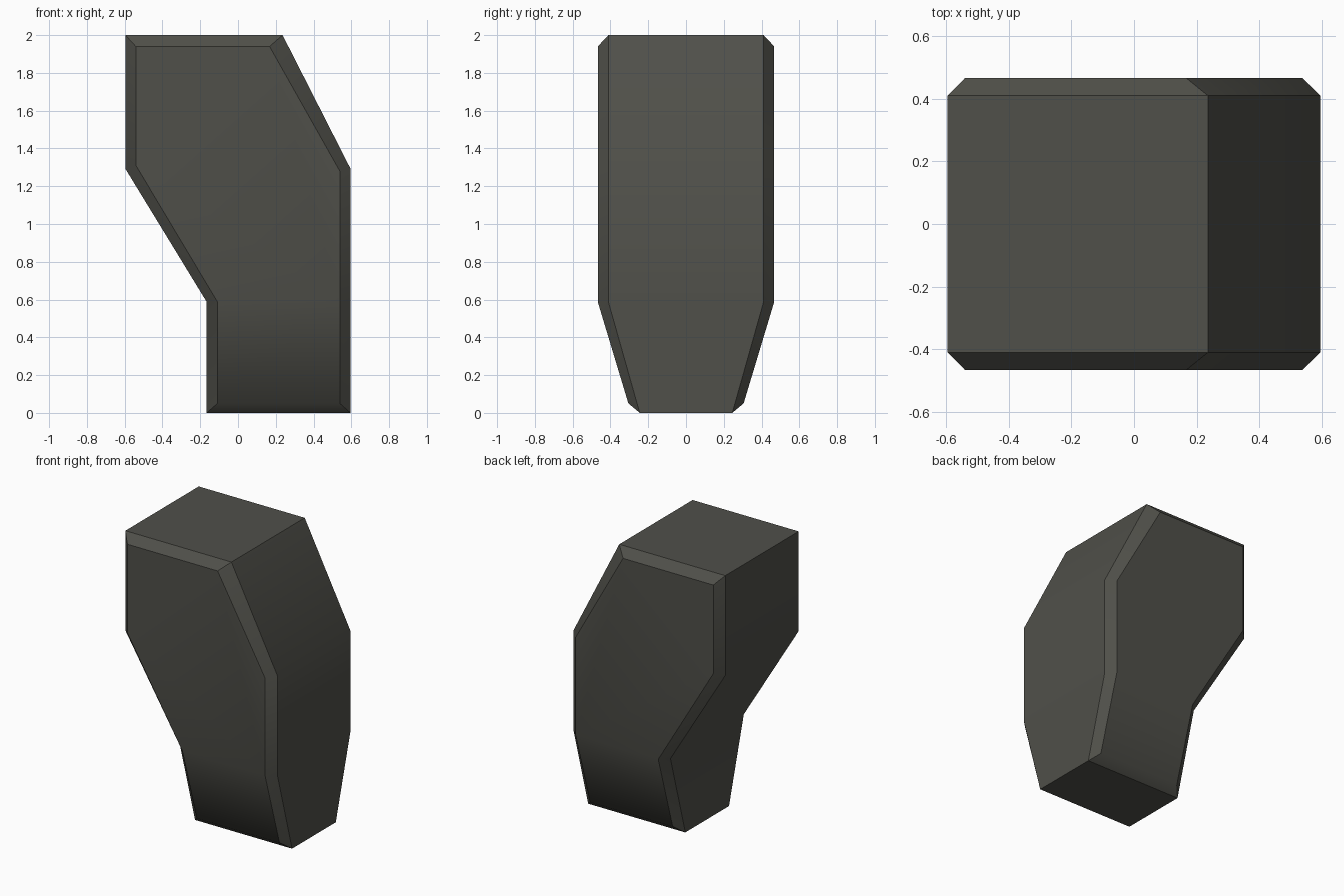
import bpy, bmesh, math

if "Cube" in bpy.data.objects:
    bpy.data.objects.remove(bpy.data.objects["Cube"])

# Side profile (x, z): rim = full outline, face = chamfered outline of front/back
WAIST = 0.588
rim = [(-0.596, 2.0), (0.236, 2.0), (0.596, 1.292), (0.596, WAIST),
       (0.596, 0.0), (-0.166, 0.0), (-0.166, WAIST), (-0.596, 1.292)]
face = [(-0.541, 1.94), (0.167, 1.94), (0.539, 1.28), (0.539, WAIST),
        (0.539, 0.05), (-0.109, 0.05), (-0.109, WAIST), (-0.541, 1.311)]


def ring(bm, outline, half, foot, side):
    """Outline at half depth, narrowing to foot depth below the waist."""
    return [bm.verts.new((x, side * (foot if z < 0.1 else half), z))
            for x, z in outline]


bm = bmesh.new()
rings = [ring(bm, face, 0.467, 0.305, -1), ring(bm, rim, 0.411, 0.245, -1),
         ring(bm, rim, 0.411, 0.245, 1), ring(bm, face, 0.467, 0.305, 1)]

# Front chamfer, outer walls, back chamfer
n = len(rim)
for a, b in zip(rings, rings[1:]):
    for i in range(n):
        j = (i + 1) % n
        bm.faces.new((a[i], a[j], b[j], b[i]))

# Flat upper and tapered lower panels, front and back
for r in (rings[0], rings[3]):
    bm.faces.new([r[i] for i in (0, 1, 2, 3, 6, 7)])
    bm.faces.new([r[i] for i in (3, 4, 5, 6)])
bmesh.ops.recalc_face_normals(bm, faces=bm.faces)

mesh = bpy.data.meshes.new("angular_block")
bm.to_mesh(mesh)
bm.free()
block = bpy.data.objects.new("angular_block", mesh)
bpy.context.collection.objects.link(block)

# Dark warm grey
grey = bpy.data.materials.new("dark_grey")
grey.diffuse_color = (0.08, 0.08, 0.068, 1)
grey.use_nodes = True
grey.node_tree.nodes["Principled BSDF"].inputs["Base Color"].default_value = grey.diffuse_color
mesh.materials.append(grey)

# Soft shading only across the shallow bends near the foot
bpy.context.view_layer.objects.active = block
block.select_set(True)
bpy.ops.object.shade_smooth_by_angle(angle=math.radians(36))
